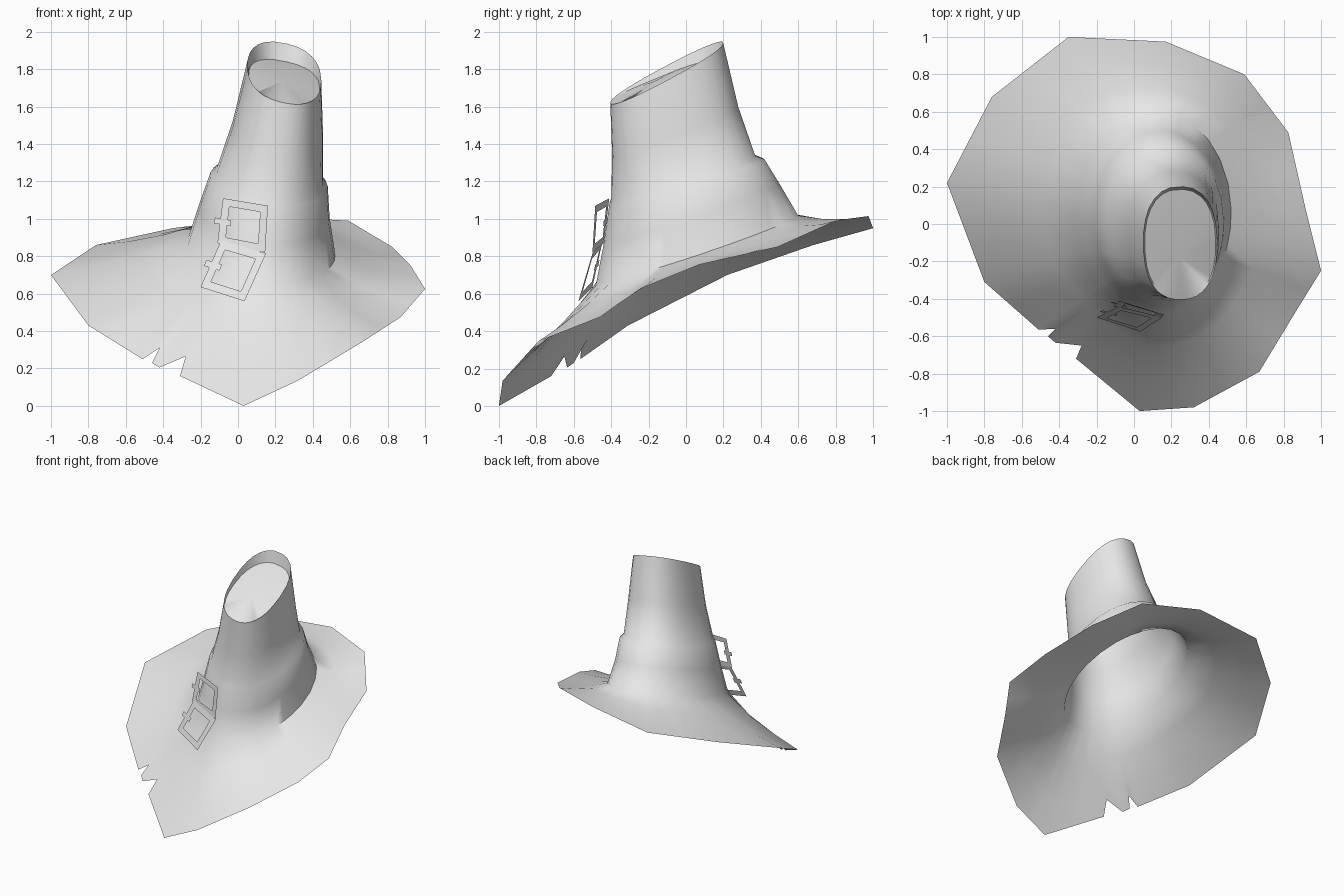
import bpy
import bmesh
from math import atan2, cos, sin, copysign, pi
from mathutils import Vector

default_cube = bpy.data.objects.get("Cube")
if default_cube:
    bpy.data.objects.remove(default_cube, do_unlink=True)

# One plain felt colour for everything
felt = bpy.data.materials.new("light_grey")
felt.use_nodes = True
felt.diffuse_color = (0.8, 0.8, 0.8, 1)
felt.node_tree.nodes["Principled BSDF"].inputs["Base Color"].default_value = (0.8, 0.8, 0.8, 1)


def finish(bm, name, smooth):
    """Turn a bmesh into a named, coloured object."""
    mesh = bpy.data.meshes.new(name)
    bm.to_mesh(mesh)
    bm.free()
    mesh.materials.append(felt)
    obj = bpy.data.objects.new(name, mesh)
    bpy.context.collection.objects.link(obj)
    if smooth:
        bpy.ops.object.select_all(action="DESELECT")
        obj.select_set(True)
        bpy.context.view_layer.objects.active = obj
        bpy.ops.object.shade_smooth_by_angle(angle=pi / 3)
    return obj


# Drooping brim outline, clockwise from the back
outline = [Vector(p) for p in (
    (-0.35, 1.0, 0.95), (0.17, 0.975, 1.015), (0.59, 0.8, 0.99),
    (0.825, 0.49, 0.85), (0.92, 0.07, 0.755), (1.0, -0.25, 0.625),
    (0.87, -0.46, 0.475), (0.67, -0.79, 0.345), (0.32, -0.98, 0.135),
    (0.03, -1.0, 0.0), (-0.31, -0.72, 0.16), (-0.42, -0.635, 0.205),
    (-0.46, -0.6, 0.23), (-0.51, -0.565, 0.25), (-0.8, -0.31, 0.43),
    (-1.0, 0.22, 0.7), (-0.76, 0.68, 0.86))]
# Torn notches replace the midpoints of two outline edges
notches = {10: Vector((-0.28, -0.65, 0.265)), 12: Vector((-0.42, -0.56, 0.31))}

plain_edge, torn_edge = [], []
for i, p in enumerate(outline):
    middle = (p + outline[(i + 1) % len(outline)]) / 2
    plain_edge += [p, middle]
    torn_edge += [p, notches.get(i, middle)]
angles = [atan2(p.y - 0.05, p.x - 0.12) for p in plain_edge]


def ring(left, right, front, back, z_front, z_back, tilt, power=1.0):
    """Tilted oval given by its extents and its heights at front and back."""
    points = []
    for a in angles:
        c, s = (copysign(abs(f(a)) ** power, f(a)) for f in (cos, sin))
        points.append(Vector((
            (left + right) / 2 + c * (right - left) / 2,
            (front + back) / 2 + s * (back - front) / 2,
            (z_front + z_back) / 2 + s * (z_back - z_front) / 2 + c * tilt / 2)))
    return points


# Crown rings from the brim join to the slanted top
base = ring(-0.27, 0.52, -0.48, 0.6, 0.66, 1.02, -0.07)
crown = [
    base,
    ring(-0.21, 0.49, -0.44, 0.5, 0.87, 1.19, -0.06),
    ring(-0.15, 0.48, -0.41, 0.42, 1.08, 1.32, -0.06, 0.95),
    ring(-0.115, 0.455, -0.4, 0.37, 1.11, 1.34, -0.06, 0.9),
    ring(-0.03, 0.455, -0.395, 0.28, 1.34, 1.6, -0.06, 0.88),
    ring(0.05, 0.445, -0.405, 0.2, 1.62, 1.94, -0.08, 0.85)]

# Sunken cap: the lip is tallest at the back
rim = crown[-1]
centre = sum(rim, Vector()) / len(rim)
cap = []
for p, a in zip(rim, angles):
    q = centre.lerp(p, 0.96)
    q.z -= 0.045 * (1 + sin(a))
    cap.append(q)

# Brim rings flare from the crown out to the torn edge
brim = [torn_edge]
for t in (0.7, 0.35):
    brim.append([b.lerp(o, t) - Vector((0, 0, 0.02 * sin(pi * t)))
                 for b, o in zip(base, plain_edge)])

bm = bmesh.new()
rows = [[bm.verts.new(p) for p in r] for r in brim + crown + [cap]]
count = len(angles)
for low, high in zip(rows, rows[1:]):
    for i in range(count):
        j = (i + 1) % count
        bm.faces.new((low[j], low[i], high[i], high[j]))
middle = bm.verts.new(sum((v.co for v in rows[-1]), Vector()) / count
                      + Vector((0, -0.01, 0.02)))
for i in range(count):
    bm.faces.new((rows[-1][(i + 1) % count], rows[-1][i], middle))
finish(bm, "hat_body", True)


def buckle(name, top_left, top_right, bottom_right, bottom_left):
    """Flat four-sided frame with a small prong across its left bar."""
    tl, tr, br, bl = map(Vector, (top_left, top_right, bottom_right, bottom_left))

    def at(u, v):
        return tl.lerp(tr, u).lerp(bl.lerp(br, u), v)

    bm = bmesh.new()
    outer = [bm.verts.new(at(u, v)) for u, v in ((0, 0), (1, 0), (1, 1), (0, 1))]
    k = 0.16
    inner = [bm.verts.new(at(u, v))
             for u, v in ((k, k), (1 - k, k), (1 - k, 1 - k), (k, 1 - k))]
    for i in range(4):
        j = (i + 1) % 4
        bm.faces.new((outer[j], outer[i], inner[i], inner[j]))
    for u0, u1 in ((-0.12, 0), (k, k + 0.07)):
        bm.faces.new([bm.verts.new(at(u, v)) for u, v in
                      ((u0, 0.45), (u0, 0.58), (u1, 0.58), (u1, 0.45))])
    finish(bm, name, False)


buckle("upper_buckle", (-0.08, -0.41, 1.11), (0.16, -0.485, 1.07),
       (0.145, -0.5, 0.82), (-0.11, -0.44, 0.87))
buckle("lower_buckle", (-0.09, -0.445, 0.885), (0.15, -0.5, 0.815),
       (0.035, -0.575, 0.56), (-0.2, -0.5, 0.635))
